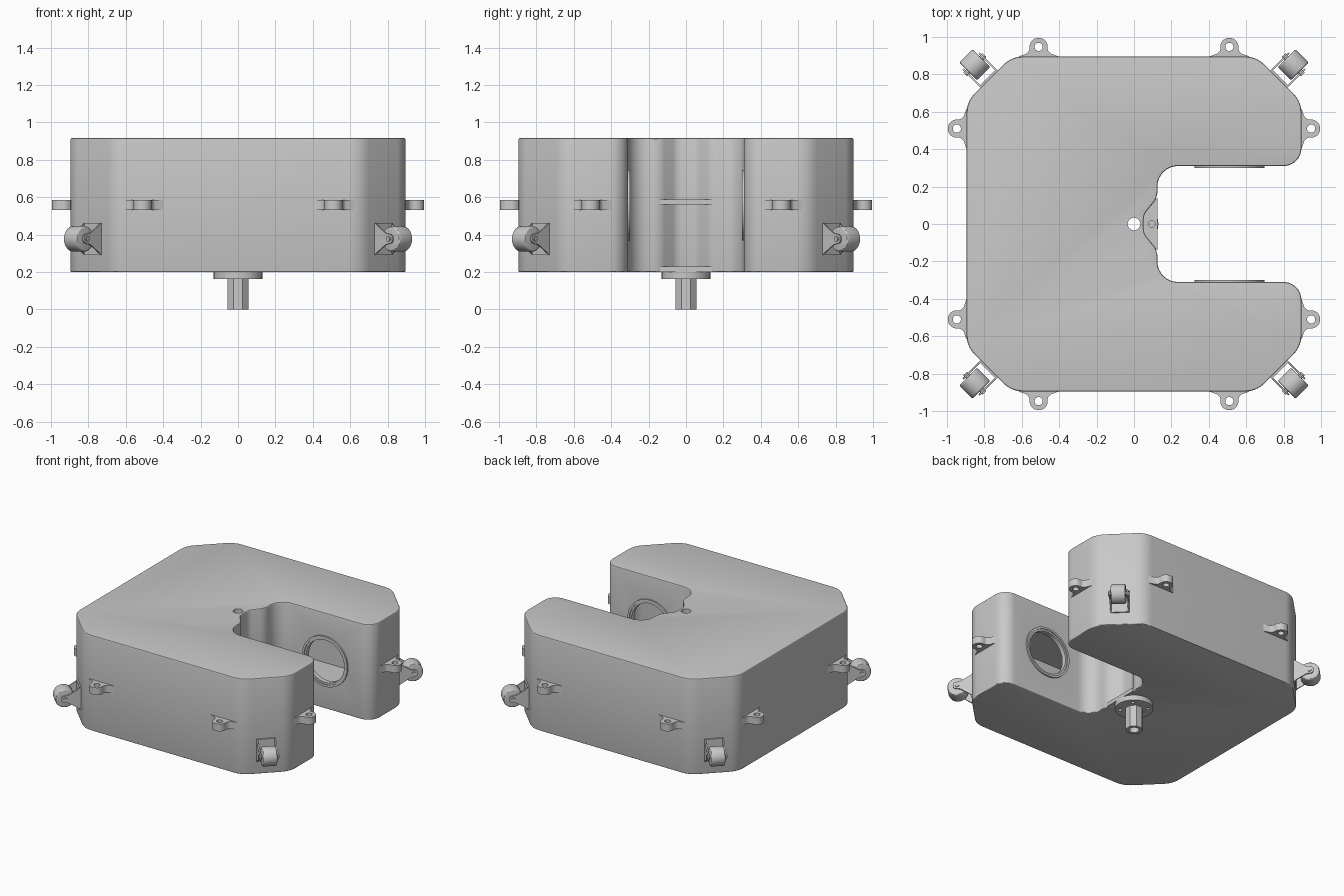
import bpy, bmesh, math
from mathutils import Vector, Matrix

if "Cube" in bpy.data.objects:
    bpy.data.objects.remove(bpy.data.objects["Cube"])

grey = bpy.data.materials.new("plain grey")
grey.use_nodes = True
grey.diffuse_color = (0.58, 0.58, 0.58, 1)
grey.node_tree.nodes["Principled BSDF"].inputs["Base Color"].default_value = (0.58, 0.58, 0.58, 1)


def circle(r, n=32, x=0, y=0):
    return [(x + r * math.cos(math.tau * (i + 0.5) / n),
             y + r * math.sin(math.tau * (i + 0.5) / n)) for i in range(n)]


def fillet(corners, steps=8):
    """Round a polygon given as (x, y, radius)."""
    out = []
    for i, (x, y, r) in enumerate(corners):
        p = Vector((x, y))
        if r == 0:
            out.append(p)
            continue
        a = (Vector(corners[i - 1][:2]) - p).normalized()
        b = (Vector(corners[(i + 1) % len(corners)][:2]) - p).normalized()
        half = math.acos(max(-1, min(1, a.dot(b)))) / 2
        centre = p + (a + b).normalized() * r / math.sin(half)
        start = p + a * r / math.tan(half) - centre
        end = p + b * r / math.tan(half) - centre
        for k in range(steps + 1):
            f = k / steps
            turn = math.pi - 2 * half
            w0, w1 = math.sin((1 - f) * turn), math.sin(f * turn)
            out.append(centre + (start * w0 + end * w1) / math.sin(turn))
    return out


def prism(name, loops, z0, z1, bevel=0.0, matrix=None):
    """Extrude an outline, with any further loops as holes."""
    bm = bmesh.new()
    edges = []
    for loop in loops:
        vs = [bm.verts.new((p[0], p[1], z0)) for p in loop]
        if len(loops) == 1:
            bm.faces.new(vs)
        else:
            edges += [bm.edges.new((vs[i - 1], vs[i])) for i in range(len(vs))]
    if edges:
        bmesh.ops.triangle_fill(bm, edges=edges, use_beauty=True, use_dissolve=False)
    res = bmesh.ops.extrude_face_region(bm, geom=bm.faces[:], use_keep_orig=True)
    for v in res["geom"]:
        if isinstance(v, bmesh.types.BMVert):
            v.co.z = z1
    bmesh.ops.recalc_face_normals(bm, faces=bm.faces[:])
    if bevel:
        rim = [e for e in bm.edges if abs(e.verts[0].co.z - e.verts[1].co.z) < 1e-5
               and e.calc_face_angle(0) > 1]
        bmesh.ops.bevel(bm, geom=rim, offset=bevel, segments=3, profile=0.5, affect='EDGES')
    if matrix:
        bm.transform(matrix)
    mesh = bpy.data.meshes.new(name)
    bm.to_mesh(mesh)
    bm.free()
    mesh.materials.append(grey)
    obj = bpy.data.objects.new(name, mesh)
    bpy.context.collection.objects.link(obj)
    parts.append(obj)
    return obj


def cut(obj, cutter):
    mod = obj.modifiers.new("cut", 'BOOLEAN')
    mod.operation, mod.solver, mod.object = 'DIFFERENCE', 'EXACT', cutter
    bpy.context.view_layer.update()
    graph = bpy.context.evaluated_depsgraph_get()
    mesh = bpy.data.meshes.new_from_object(obj.evaluated_get(graph))
    obj.modifiers.clear()
    obj.data = mesh
    parts.remove(cutter)
    bpy.data.objects.remove(cutter)


def copy(obj, matrix):
    dup = obj.copy()
    dup.matrix_world = matrix
    bpy.context.collection.objects.link(dup)
    parts.append(dup)


def mirrored(half):
    """Complete an upper half outline with its reflection in y."""
    return half + [(x, -y, r) for x, y, r in reversed(half)]


parts = []
E, C, S, X = 0.895, 0.655, 0.31, 0.125     # outer edge, chamfer, slot half width, slot end
TOP, BASE = 0.915, 0.2

# Hollow C-shaped housing
notch = [(X, 0.14, 0.1), (0.052, 0.05, 0.07)]
outline = [(-E, C, 0.15), (-C, E, 0.15), (C, E, 0.15), (E, C, 0.15), (E, S, 0.095), (X, S, 0.11)]
body = prism("housing", [fillet(mirrored(outline + notch))], BASE, TOP, 0.006)
t = 0.025
e, c, s = E - t, C - t * 0.41, S + t
inner = [(-e, c, 0.12), (-c, e, 0.12), (c, e, 0.12), (e, c, 0.12), (e, s, 0.07), (-0.06, s, 0.13)]
cut(body, prism("cavity_cutter", [fillet(mirrored(inner))], BASE + t, TOP - t))
cut(body, prism("bore_cutter", [circle(0.034)], 0, 1))

# Round access openings in the slot walls, with raised rims
side = Matrix.Translation((0.51, 0, 0.557)) @ Matrix.Rotation(math.pi / 2, 4, 'X')
cut(body, prism("opening_cutter", [circle(0.165, 64)], -0.45, 0.45, matrix=side))
for sign, label in ((1, "front"), (-1, "back")):
    near, far = sorted((sign * (S - 0.011), sign * (S + 0.03)))
    prism(label + "_opening_rim", [circle(0.188, 64), circle(0.172, 64)], near, far, matrix=side)
    near, far = sorted((sign * (S - 0.004), sign * (S + 0.03)))
    prism(label + "_opening_lip", [circle(0.174, 64), circle(0.158, 64)], near, far, matrix=side)

# Two shelves with holes inside the notch
shelf = fillet([(X, 0.14, 0), (0.045, 0.05, 0.07), (0.045, -0.05, 0.07), (X, -0.14, 0)])
for label, z in (("lower", BASE), ("upper", 0.56)):
    prism(label + "_notch_shelf", [shelf, circle(0.018, 24, 0.095)], z, z + 0.028)

# Hollow drive shaft with bolted flange
bolts = [circle(0.013, 16, 0.095 * math.cos(a), 0.095 * math.sin(a))
         for a in (math.pi / 4 + k * math.pi / 2 for k in range(4))]
prism("flange", [circle(0.13, 48), circle(0.034)] + bolts, 0.163, BASE)
prism("shaft", [circle(0.06, 8), circle(0.034)], 0, 0.17)

# Lifting ears, two on each side
ear_shape = fillet([(0, -0.11, 0), (0.022, -0.047, 0.035), (0.1, -0.05, 0.046),
                    (0.1, 0.05, 0.046), (0.022, 0.047, 0.035), (0, 0.11, 0), (-0.01, 0, 0)])
ear = prism("lifting_ear", [ear_shape, circle(0.022, 24, 0.052)], 0.531, 0.586)
for k in range(4):
    for y in (-0.51, 0.51):
        place = Matrix.Rotation(k * math.pi / 2, 4, 'Z') @ Matrix.Translation((E, y, 0))
        if k == 0 and y < 0:
            ear.matrix_world = place
        else:
            copy(ear, place)

# Corner bumper rollers: plate, two tapered arms, axle and wheel
upright = Matrix.Rotation(math.pi / 2, 4, 'X')
arm = fillet([(0, -0.085, 0), (0.085, -0.03, 0.02), (0.135, -0.022, 0.02),
              (0.135, 0.022, 0.02), (0.085, 0.03, 0.02), (0, 0.085, 0)], 5)
hub = circle(0.068, 40, 0.108)
plate = [(0, -0.065), (0.01, -0.065), (0.01, 0.065), (0, 0.065)]
roller = [
    prism("roller_plate", [plate], -0.085, 0.085),
    prism("roller_arm", [arm], 0.056, 0.065, matrix=upright),
    prism("roller_arm", [arm], -0.065, -0.056, matrix=upright),
    prism("roller_axle", [circle(0.014, 20, 0.108)], -0.072, 0.072, matrix=upright),
    prism("roller_wheel", [hub], -0.05, 0.05, 0.01, upright),
]
for k in range(4):
    place = (Matrix.Rotation(math.pi / 4 + k * math.pi / 2, 4, 'Z')
             @ Matrix.Translation(((E + C) / math.sqrt(2), 0, 0.377)))
    for piece in roller:
        if k == 3:
            piece.matrix_world = place
        else:
            copy(piece, place)

# Smooth rounded faces, keep edges sharp
bpy.ops.object.select_all(action='DESELECT')
for obj in parts:
    obj.select_set(True)
bpy.context.view_layer.objects.active = body
bpy.ops.object.shade_smooth_by_angle(angle=math.radians(30))
